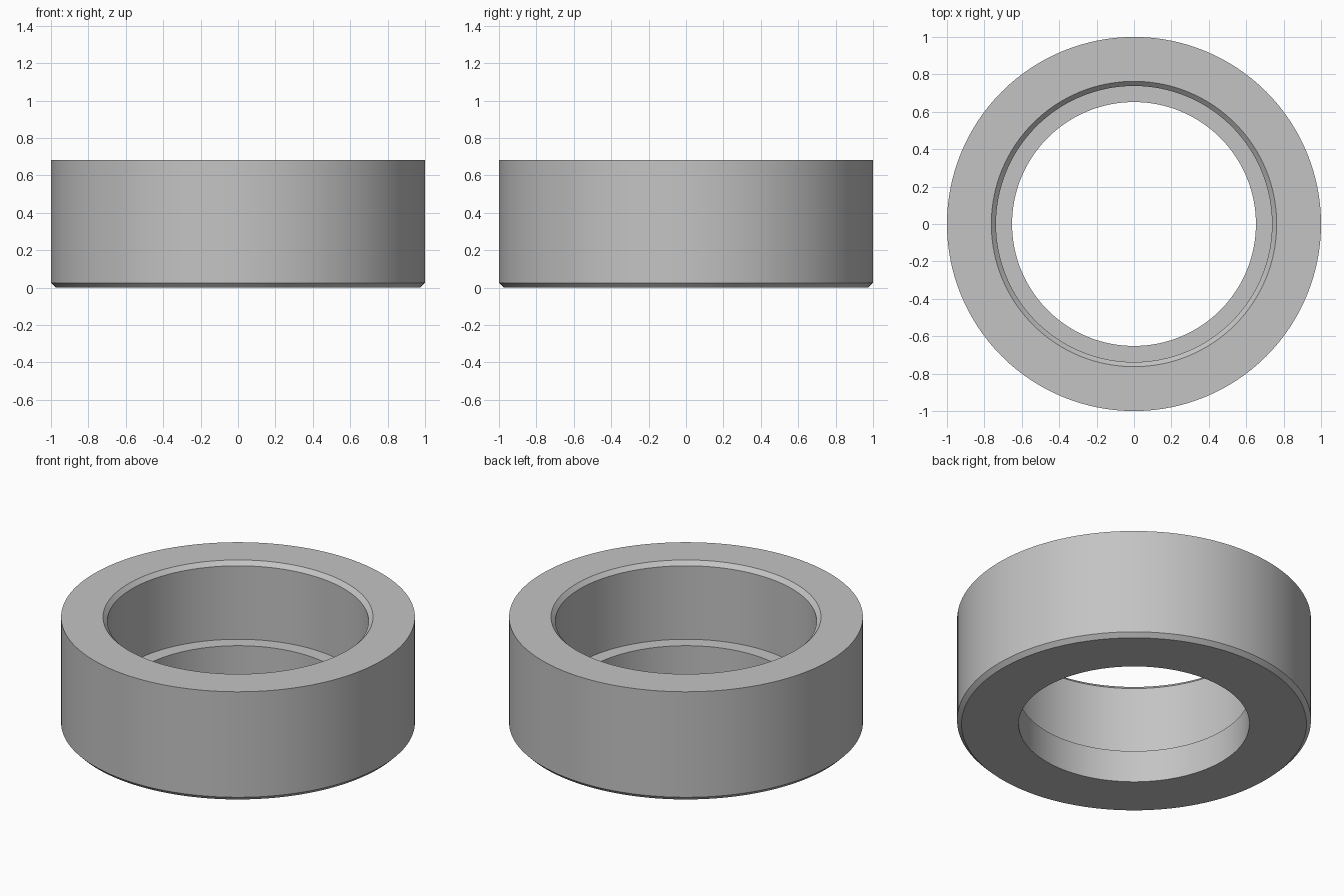
import bpy
import bmesh
import math

if "Cube" in bpy.data.objects:
    bpy.data.objects.remove(bpy.data.objects["Cube"], do_unlink=True)

# Overall dimensions
OUTER, BORE, RECESS = 1.0, 0.652, 0.738
HEIGHT, LEDGE, CHAMFER = 0.683, 0.2, 0.025
SEGMENTS = 128

# One plain grey material
grey = bpy.data.materials.new("plain_grey")
grey.use_nodes = True
colour = (0.55, 0.55, 0.55, 1)
grey.diffuse_color = colour
grey.node_tree.nodes["Principled BSDF"].inputs["Base Color"].default_value = colour

# Closed cross-section (radius, height): stepped bore, chamfered mouth and foot
profile = [
    (BORE, 0),
    (OUTER - CHAMFER, 0),
    (OUTER, CHAMFER),
    (OUTER, HEIGHT),
    (RECESS + CHAMFER, HEIGHT),
    (RECESS, HEIGHT - CHAMFER),
    (RECESS, LEDGE),
    (BORE, LEDGE),
]

# Revolve the cross-section into the ring
bm = bmesh.new()
verts = [bm.verts.new((r, 0, z)) for r, z in profile]
edges = [bm.edges.new((v, verts[i - 1])) for i, v in enumerate(verts)]
bmesh.ops.spin(bm, geom=verts + edges, cent=(0, 0, 0), axis=(0, 0, 1),
               angle=math.tau, steps=SEGMENTS, use_merge=True)
bmesh.ops.remove_doubles(bm, verts=bm.verts, dist=0.0001)
bmesh.ops.recalc_face_normals(bm, faces=bm.faces)
mesh = bpy.data.meshes.new("stepped_ring")
bm.to_mesh(mesh)
bm.free()
mesh.materials.append(grey)

ring = bpy.data.objects.new("stepped_ring", mesh)
bpy.context.collection.objects.link(ring)

# Smooth round walls with crisp rims
bpy.ops.object.select_all(action="DESELECT")
ring.select_set(True)
bpy.context.view_layer.objects.active = ring
bpy.ops.object.shade_smooth_by_angle(angle=math.radians(30))
